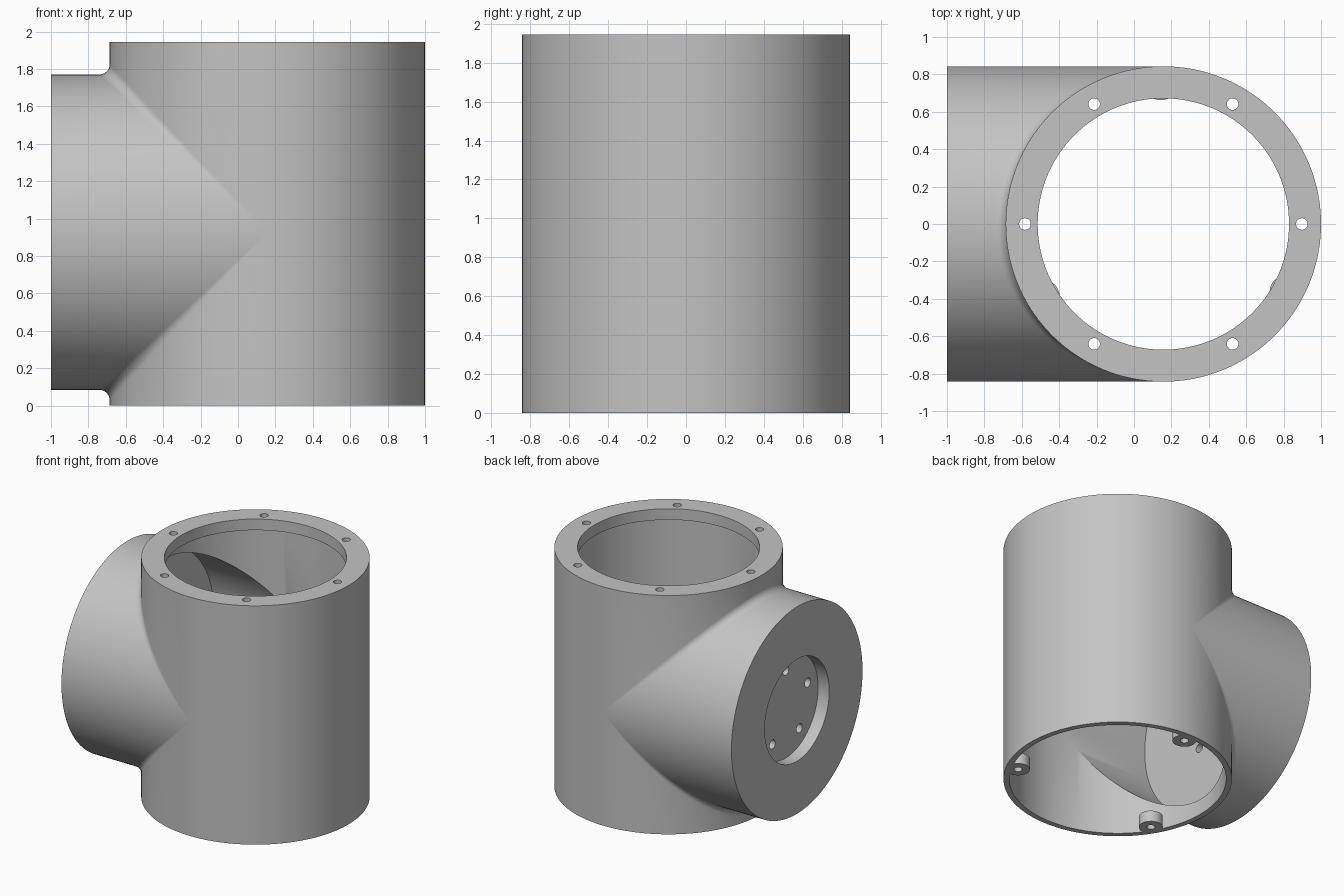
import bpy, bmesh, math
from mathutils import Vector, Matrix

if "Cube" in bpy.data.objects:
    bpy.data.objects.remove(bpy.data.objects["Cube"])

CX, CZ = 0.157, 0.927        # vertical axis x, branch axis z
R, BORE = 0.843, 0.80        # outer and inner radius
TOP, END = 1.945, -1.0       # top of the body, end of the branch
FLANGE, PLATE = 0.09, 0.225  # wall thickness at top and branch end
RECESS = 0.10

grey = bpy.data.materials.new("light grey")
grey.use_nodes = True
grey.diffuse_color = (0.55, 0.55, 0.55, 1)
grey.node_tree.nodes["Principled BSDF"].inputs["Base Color"].default_value = (0.55, 0.55, 0.55, 1)


def make_object(name, bm):
    bmesh.ops.recalc_face_normals(bm, faces=bm.faces)
    mesh = bpy.data.meshes.new(name)
    bm.to_mesh(mesh)
    bm.free()
    mesh.materials.append(grey)
    obj = bpy.data.objects.new(name, mesh)
    bpy.context.collection.objects.link(obj)
    return obj


def skin(bm, columns):
    """Join neighbouring columns of points with quads."""
    rows = [[bm.verts.new(p) for p in col] for col in columns]
    for a, b in zip(rows, rows[1:]):
        for i in range(len(a) - 1):
            bm.faces.new((a[i], a[i + 1], b[i + 1], b[i]))


def tee(name, rad, fillet, z0, z1, x0, n=72, steps=6):
    """Closed T of two equal cylinders with a rolling-ball fillet between them."""
    bm = bmesh.new()
    angles = [math.pi * (i / n - 0.5) for i in range(n + 1)]
    big = rad + fillet
    for side, z in ((1, z1), (-1, z0)):
        columns = []
        for t in angles:
            c, s = math.cos(t), math.sin(t)
            centre = Vector((CX - big * c, big * s, CZ + side * big * c))
            d1, d2 = Vector((c, -s, 0)), Vector((0, -s, -side * c))
            arc = [centre + fillet * d1.lerp(d2, k / steps).normalized()
                   for k in range(steps + 1)]
            columns.append([Vector((CX - rad * c, rad * s, z)), *arc,
                            Vector((x0, rad * s, CZ + side * rad * c))])
        skin(bm, columns)
    skin(bm, [[Vector((CX + rad * math.cos(t), rad * math.sin(t), z))
               for z in (z1, CZ, z0)] for t in angles])
    bmesh.ops.remove_doubles(bm, verts=bm.verts, dist=1e-5)
    bmesh.ops.holes_fill(bm, edges=bm.edges, sides=0)
    return make_object(name, bm)


def cylinder(name, rad, start, axis, length, segments=32):
    bm = bmesh.new()
    axis = Vector(axis)
    turn = axis.to_track_quat("Z", "Y").to_matrix().to_4x4()
    place = Matrix.Translation(Vector(start) + axis * length / 2) @ turn
    bmesh.ops.create_cone(bm, cap_ends=True, segments=segments, radius1=rad,
                          radius2=rad, depth=length, matrix=place)
    return make_object(name, bm)


def combine(target, tool, operation):
    mod = target.modifiers.new(tool.name, "BOOLEAN")
    mod.operation, mod.solver, mod.object = operation, "EXACT", tool
    tool.hide_render = True
    bpy.context.view_layer.objects.active = target
    bpy.ops.object.modifier_apply(modifier=mod.name)
    bpy.data.objects.remove(tool)


def around(radius, count, first):
    for i in range(count):
        a = math.radians(first + 360 * i / count)
        yield radius * math.cos(a), radius * math.sin(a)


# Hollow tee body, open at the bottom
body = tee("tee_housing", R, 0.055, 0, TOP, END)
combine(body, tee("bore", BORE, 0, -0.1, TOP - FLANGE, END + PLATE), "DIFFERENCE")

# Top flange opening and its screw holes
combine(body, cylinder("opening", 0.672, (CX, 0, 1.8), (0, 0, 1), 0.3, 128), "DIFFERENCE")
for x, y in around(0.74, 6, 0):
    combine(body, cylinder("flange_hole", 0.031, (CX + x, y, 1.8), (0, 0, 1), 0.3), "DIFFERENCE")

# Round recess in the branch end with a ring of five holes
combine(body, cylinder("recess", 0.415, (END - 0.1, 0, CZ), (1, 0, 0), RECESS + 0.1, 96), "DIFFERENCE")
for y, z in around(0.295, 5, 90):
    combine(body, cylinder("end_hole", 0.037, (END - 0.1, y, CZ + z), (1, 0, 0), 0.4), "DIFFERENCE")

# Screw bosses inside the bottom rim
for x, y in around(0.75, 3, 91):
    combine(body, cylinder("boss", 0.088, (CX + x, y, 0), (0, 0, 1), 0.09), "UNION")
    combine(body, cylinder("boss_hole", 0.031, (CX + x, y, -0.1), (0, 0, 1), 0.3), "DIFFERENCE")

bpy.ops.object.select_all(action="DESELECT")
body.select_set(True)
bpy.context.view_layer.objects.active = body
bpy.ops.object.shade_smooth_by_angle(angle=math.radians(25))
